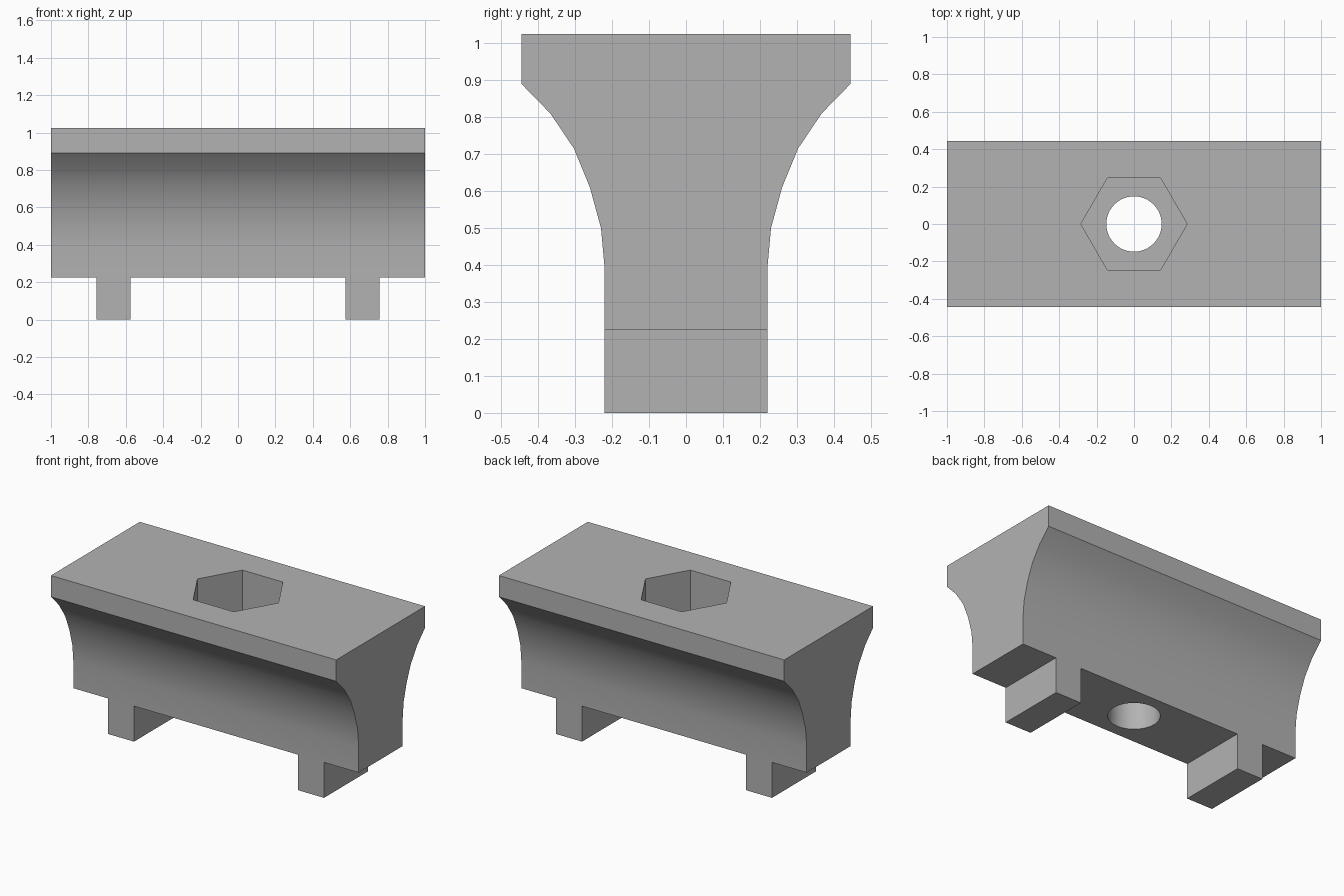
import bpy, bmesh
from math import cos, sin, tau, radians
from mathutils import Vector

cube = bpy.data.objects.get("Cube")
if cube:
    bpy.data.objects.remove(cube, do_unlink=True)

grey = bpy.data.materials.new("plain_grey")
grey.use_nodes = True
colour = (0.45, 0.45, 0.45, 1)
grey.diffuse_color = colour
grey.node_tree.nodes["Principled BSDF"].inputs["Base Color"].default_value = colour


def prism(name, outline, sweep):
    """Extrude a closed outline of 3D points along a sweep vector."""
    bm = bmesh.new()
    face = bm.faces.new([bm.verts.new(p) for p in outline])
    grown = bmesh.ops.extrude_face_region(bm, geom=[face], use_keep_orig=True)
    bmesh.ops.translate(bm, vec=Vector(sweep),
                        verts=[v for v in grown["geom"] if isinstance(v, bmesh.types.BMVert)])
    bmesh.ops.recalc_face_normals(bm, faces=bm.faces)
    mesh = bpy.data.meshes.new(name)
    bm.to_mesh(mesh)
    bm.free()
    mesh.materials.append(grey)
    obj = bpy.data.objects.new(name, mesh)
    bpy.context.collection.objects.link(obj)
    return obj


def ring(sides, radius, z):
    return [(radius * cos(tau * i / sides), radius * sin(tau * i / sides), z)
            for i in range(sides)]


BOTTOM, TOP, FLOOR, HALF = 0.225, 1.025, 0.58, 0.22

# Flared body with coved sides, mirrored across y
side = [(HALF, BOTTOM), (HALF, 0.39), (0.23, 0.5), (0.26, 0.61),
        (0.303, 0.715), (0.367, 0.81), (0.445, 0.89), (0.445, TOP)]
outline = side + [(-y, z) for y, z in reversed(side)]
body = prism("clamp_body", [(-1, y, z) for y, z in outline], (2, 0, 0))

# Hexagonal pocket above a round bolt hole
cutters = [prism("hex_pocket_cutter", ring(6, 0.284, FLOOR), (0, 0, 1)),
           prism("bolt_hole_cutter", ring(48, 0.148, 0), (0, 0, 0.8))]
bpy.context.view_layer.objects.active = body
for cutter in cutters:
    cutter.hide_render = True
    mod = body.modifiers.new(cutter.name, "BOOLEAN")
    mod.operation = "DIFFERENCE"
    mod.solver = "EXACT"
    mod.object = cutter
    bpy.ops.object.modifier_apply(modifier=mod.name)
    bpy.data.objects.remove(cutter, do_unlink=True)

# Two locating feet under the body
for label, sign in (("left", 1), ("right", -1)):
    inner, outer = sign * 0.575, sign * 0.757
    prism(label + "_foot", [(inner, -HALF, 0), (outer, -HALF, 0),
                            (outer, HALF, 0), (inner, HALF, 0)], (0, 0, BOTTOM))

# Smooth coves and bore, crisp edges elsewhere
bpy.ops.object.select_all(action="DESELECT")
body.select_set(True)
bpy.ops.object.shade_smooth_by_angle(angle=radians(30))
